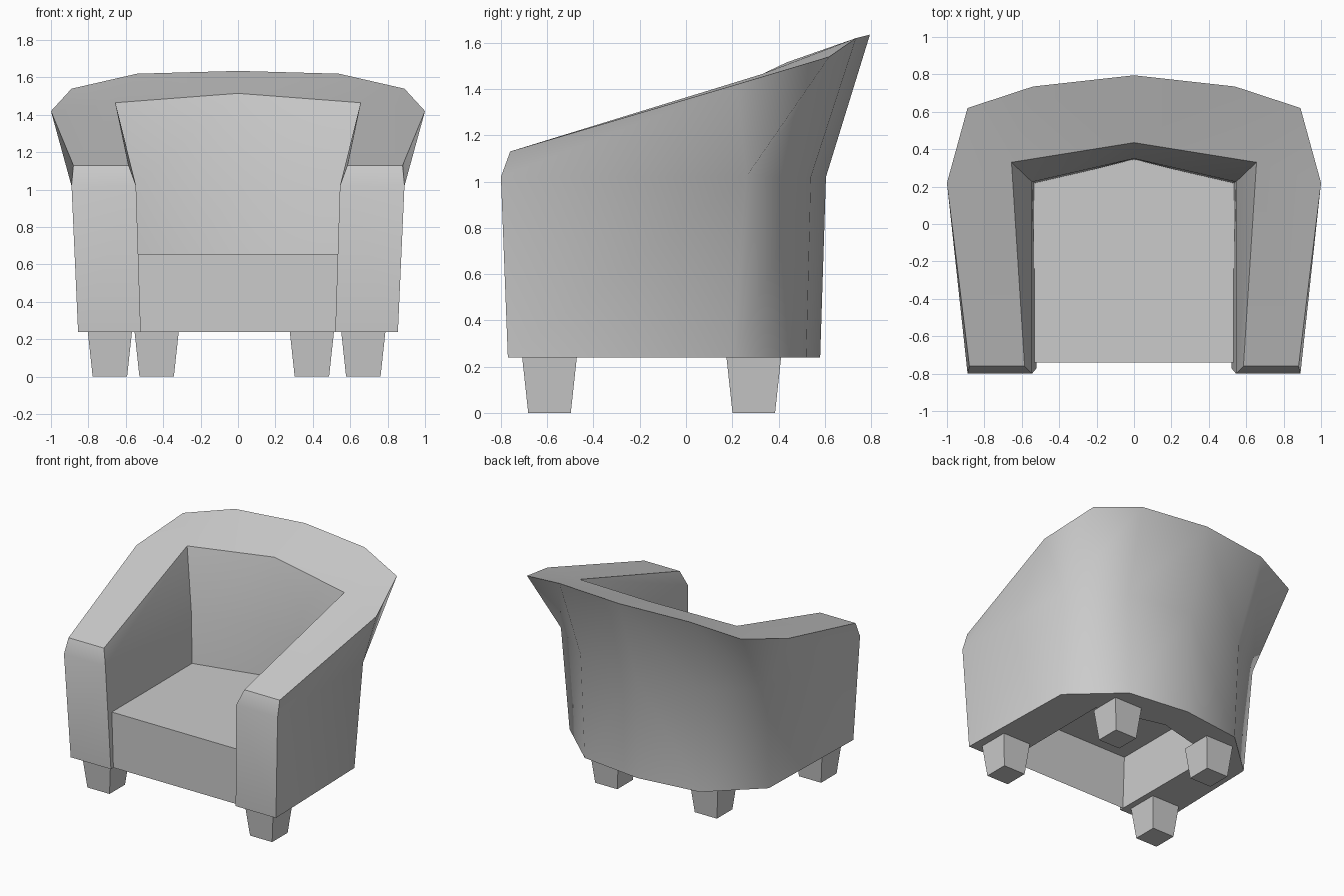
import bpy, bmesh, math
from mathutils import Vector

cube = bpy.data.objects.get("Cube")
if cube:
    bpy.data.objects.remove(cube)

grey = bpy.data.materials.new("light_grey")
grey.use_nodes = True
COLOUR = (0.6, 0.6, 0.6, 1)
grey.diffuse_color = COLOUR
grey.node_tree.nodes["Principled BSDF"].inputs["Base Color"].default_value = COLOUR


def build(name, faces, angle, mirror=False, recalc=True):
    """Make an object from faces given as lists of points."""
    bm = bmesh.new()
    for face in faces:
        bm.faces.new([bm.verts.new(p) for p in face])
    bmesh.ops.remove_doubles(bm, verts=bm.verts, dist=0.0005)
    if recalc:
        bmesh.ops.recalc_face_normals(bm, faces=bm.faces)
    mesh = bpy.data.meshes.new(name)
    bm.to_mesh(mesh)
    bm.free()
    mesh.materials.append(grey)
    obj = bpy.data.objects.new(name, mesh)
    bpy.context.collection.objects.link(obj)
    bpy.ops.object.select_all(action='DESELECT')
    obj.select_set(True)
    bpy.context.view_layer.objects.active = obj
    bpy.ops.object.shade_smooth_by_angle(angle=math.radians(angle))
    if mirror:
        obj.modifiers.new("Mirror", 'MIRROR').use_clip = True
    return obj


# Wrap-around shell: columns of bottom, middle and top points, front to centre back
BASE, MID = 0.24, 1.02
outer = [
    [(0.855, -0.77, BASE), (0.89, -0.80, MID), (0.88, -0.76, 1.13)],
    [(0.83, 0.20, BASE), (0.86, 0.26, MID), (1.0, 0.22, 1.42)],
    [(0.48, 0.52, BASE), (0.50, 0.54, MID), (0.54, 0.735, 1.62)],
    [(0, 0.58, BASE), (0, 0.605, MID), (0, 0.795, 1.635)],
]
inner = [
    [(0.52, -0.77, BASE), (0.545, -0.80, MID), (0.585, -0.76, 1.13)],
    [(0.525, 0.21, BASE), (0.545, 0.225, MID), (0.655, 0.33, 1.465)],
    [(0, 0.34, BASE), (0, 0.35, MID), (0, 0.435, 1.515)],
]
wing = (0.89, 0.62, 1.54)      # extra rim point at the flared corner

faces = []
for cols in (outer, inner, [outer[0], inner[0]]):
    for a, b in zip(cols, cols[1:]):
        for k in range(2):
            if a is outer[1] and k == 1:
                faces += [[a[1], a[2], wing], [a[1], wing, b[2], b[1]]]
            else:
                faces.append([a[k], b[k], b[k + 1], a[k + 1]])
# Underside and rim join the outer and inner walls
for k in (0, 2):
    o, i = [c[k] for c in outer], [c[k] for c in inner]
    faces += [[o[0], o[1], i[1], i[0]], [o[2], o[3], i[2], i[1]]]
    if k == 0:
        faces.append([o[1], o[2], i[1]])
    else:
        faces += [[o[1], wing, i[1]], [wing, o[2], i[1]]]
build("chair_shell", faces, 51, mirror=True)

# Seat: an open-bottomed top and front panel
w, front, top = 0.535, -0.74, 0.655
build("seat", [
    [(-w, front, top), (w, front, top), (w, 0.225, top), (0, 0.345, top), (-w, 0.225, top)],
    [(-w, front, BASE), (w, front, BASE), (w, front, top), (-w, front, top)],
], 30, recalc=False)


def leg(name, x, y):
    """Square foot tapering towards the floor."""
    def ring(r, z):
        return [(x + sx * r, y + sy * r, z) for sx, sy in ((-1, -1), (1, -1), (1, 1), (-1, 1))]
    low, high = ring(0.092, 0), ring(0.118, BASE)
    sides = [[low[i], low[(i + 1) % 4], high[(i + 1) % 4], high[i]] for i in range(4)]
    build(name, [low, high] + sides, 30)


leg("front_left_leg", 0.67, -0.59)
leg("front_right_leg", -0.685, -0.59)
leg("back_left_leg", 0.395, 0.293)
leg("back_right_leg", -0.435, 0.293)
